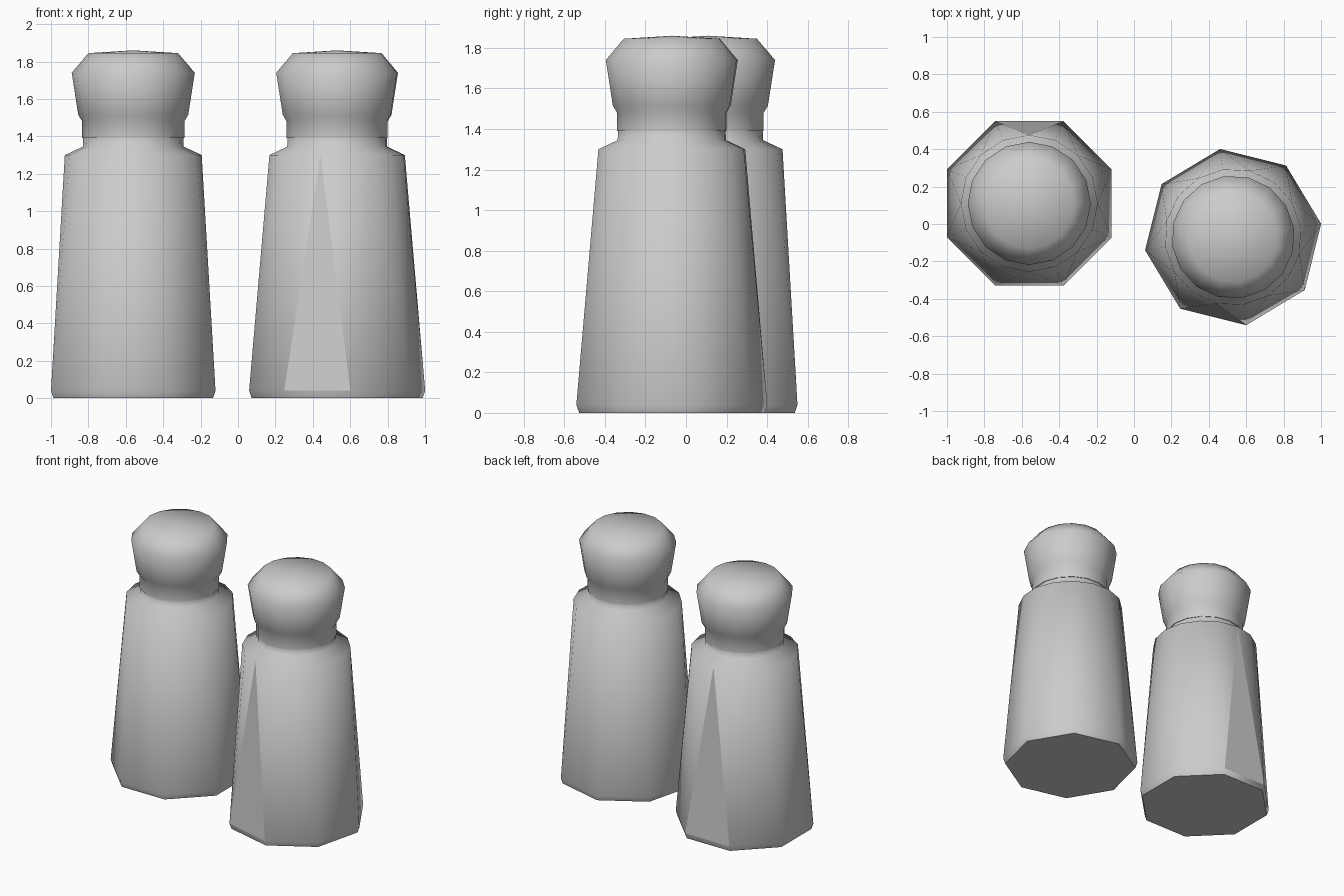
import bpy, bmesh, math
from math import radians, cos, sin

cube = bpy.data.objects.get("Cube")
if cube:
    bpy.data.objects.remove(cube, do_unlink=True)

grey = bpy.data.materials.new("plain_grey")
grey.use_nodes = True
colour = (0.6, 0.6, 0.6, 1)
grey.diffuse_color = colour
grey.node_tree.nodes["Principled BSDF"].inputs["Base Color"].default_value = colour


def ring(bm, n, r, z, turn):
    return [bm.verts.new((r * cos(turn + math.tau * i / n),
                          r * sin(turn + math.tau * i / n), z)) for i in range(n)]


def bridge(bm, a, b):
    n = len(a)
    for i in range(n):
        j = (i + 1) % n
        bm.faces.new((a[i], a[j], b[j], b[i]))


def finish(name, bm, centre):
    bmesh.ops.recalc_face_normals(bm, faces=bm.faces)
    mesh = bpy.data.meshes.new(name)
    bm.to_mesh(mesh)
    bm.free()
    mesh.materials.append(grey)
    ob = bpy.data.objects.new(name, mesh)
    ob.location = (*centre, 0)
    bpy.context.collection.objects.link(ob)
    bpy.ops.object.select_all(action='DESELECT')
    ob.select_set(True)
    bpy.context.view_layer.objects.active = ob
    bpy.ops.object.shade_smooth_by_angle(angle=radians(70))
    return ob


def make_body(name, centre, turn, flat_side):
    # Eight-sided foot fanning up into a sixteen-sided shoulder and neck
    bm = bmesh.new()
    base = ring(bm, 8, 0.462, 0, turn)
    foot = ring(bm, 8, 0.476, 0.04, turn)
    shoulder = ring(bm, 16, 0.366, 1.3, turn)
    collar = ring(bm, 16, 0.27, 1.345, turn)
    neck = ring(bm, 16, 0.268, 1.4, turn)
    bm.faces.new(base)
    bm.faces.new(neck)
    bridge(bm, base, foot)
    for i in range(8):
        j = (i + 1) % 8
        top, mid, nxt = shoulder[2 * i], shoulder[2 * i + 1], shoulder[2 * j]
        bm.faces.new((foot[i], mid, top))
        bm.faces.new((foot[i], foot[j], mid))
        bm.faces.new((foot[j], nxt, mid))
    bridge(bm, shoulder, collar)
    bridge(bm, collar, neck)
    ob = finish(name, bm, centre)
    # One side panel is left flat
    angle = turn + math.tau * (flat_side + 0.5) / 8
    for p in ob.data.polygons:
        c = p.center
        if len(p.vertices) == 3 and c.z < 0.7 and cos(math.atan2(c.y, c.x) - angle) > 0.99:
            p.use_smooth = False


def make_cap(name, centre, turn):
    # Flared cap with a shallow domed top
    bm = bmesh.new()
    profile = [(0.273, 1.39), (0.273, 1.48), (0.294, 1.515), (0.329, 1.74), (0.24, 1.845)]
    rings = [ring(bm, 16, r, z, turn) for r, z in profile]
    bm.faces.new(rings[0])
    for a, b in zip(rings, rings[1:]):
        bridge(bm, a, b)
    tip = bm.verts.new((0, 0, 1.86))
    top = rings[-1]
    for i in range(16):
        bm.faces.new((top[i], top[(i + 1) % 16], tip))
    finish(name, bm, centre)


shakers = [("right", (-0.56, 0.11), radians(22.5), 1),
           ("left", (0.53, -0.07), radians(8.5), 5)]
for side, centre, turn, flat_side in shakers:
    make_body(side + "_shaker_body", centre, turn, flat_side)
    make_cap(side + "_shaker_cap", centre, turn)
